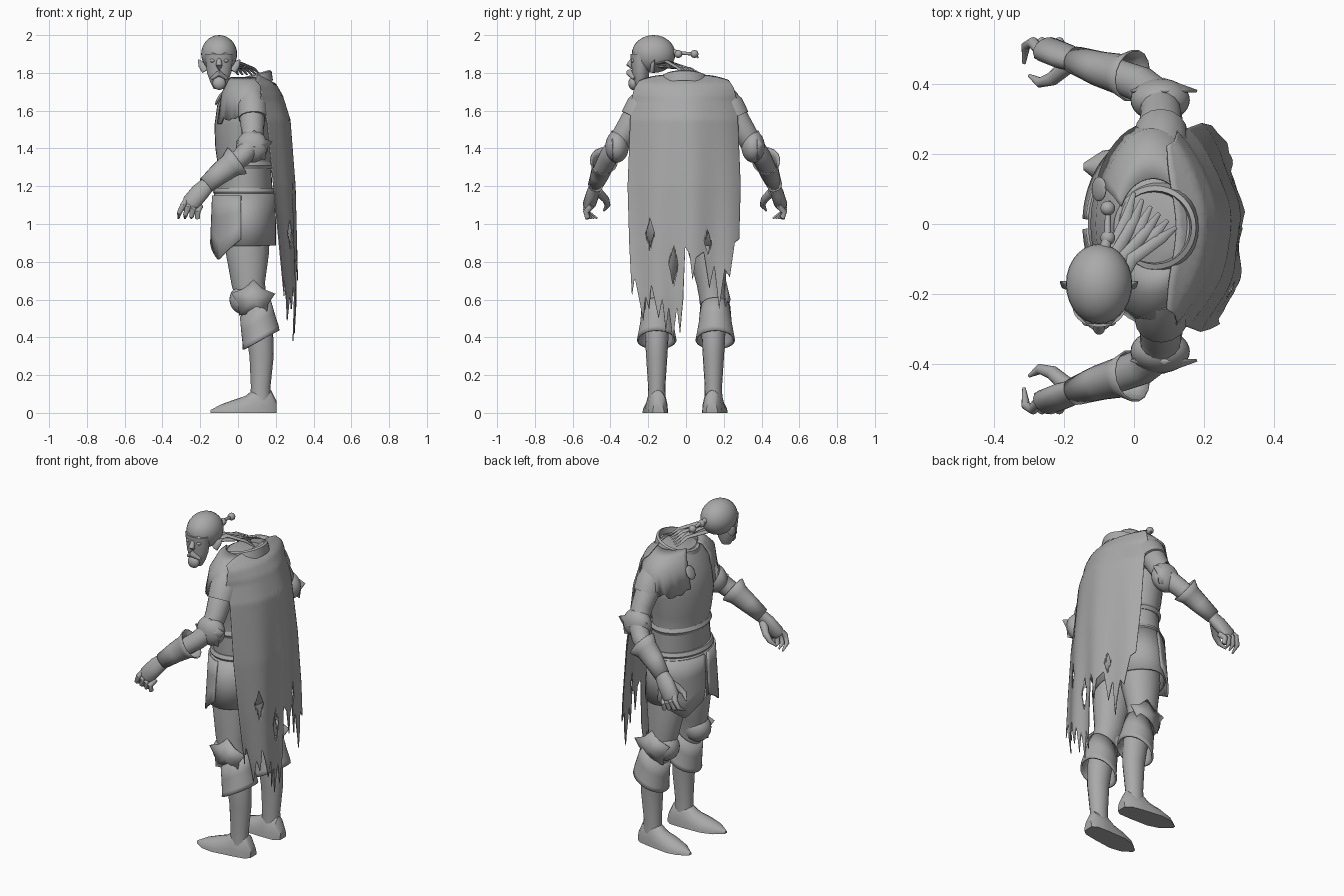
import bpy, bmesh, math, random
from math import sin, cos, pi, tau
from mathutils import Vector

random.seed(4)
if "Cube" in bpy.data.objects:
    bpy.data.objects.remove(bpy.data.objects["Cube"])

grey = bpy.data.materials.new("plain grey")
grey.use_nodes = True
grey.diffuse_color = (0.4, 0.4, 0.4, 1)
grey.node_tree.nodes["Principled BSDF"].inputs["Base Color"].default_value = grey.diffuse_color


def finish(name, mesh_data, thickness=0, angle=40):
    """Turn a bmesh into a shaded object, optionally with thickness."""
    bmesh.ops.recalc_face_normals(mesh_data, faces=mesh_data.faces)
    mesh = bpy.data.meshes.new(name)
    mesh_data.to_mesh(mesh)
    mesh_data.free()
    mesh.materials.append(grey)
    part = bpy.data.objects.new(name, mesh)
    bpy.context.collection.objects.link(part)
    bpy.ops.object.select_all(action='DESELECT')
    part.select_set(True)
    bpy.context.view_layer.objects.active = part
    bpy.ops.object.shade_smooth_by_angle(angle=math.radians(angle))
    if thickness:
        solid = part.modifiers.new("thickness", 'SOLIDIFY')
        solid.thickness = thickness
        solid.offset = 0
    return part


def skin(name, rings, caps=True, loop=True, thickness=0):
    """Bridge a list of equal point rings with quads."""
    bm = bmesh.new()
    rows = [[bm.verts.new(point) for point in ring] for ring in rings]
    count = len(rows[0])
    for low, high in zip(rows, rows[1:]):
        for i in range(count if loop else count - 1):
            j = (i + 1) % count
            bm.faces.new((low[i], low[j], high[j], high[i]))
    if caps:
        bm.faces.new(rows[0])
        bm.faces.new(rows[-1])
    return finish(name, bm, thickness)


def stack(name, levels, y=0, caps=True, tilt=0, thickness=0, sides=32):
    """Horizontal ellipses; each level is z, x centre, x radius, y radius."""
    rings = []
    for z, x, rx, ry in levels:
        rings.append([(x + rx * cos(tau * i / sides), y + ry * sin(tau * i / sides),
                       z + tilt * cos(tau * i / sides)) for i in range(sides)])
    return skin(name, rings, caps, True, thickness)


def limb(name, points, radii, squash=1, caps=True, sides=16, thickness=0):
    """Tapered tube through the points."""
    path = [Vector(p) for p in points]
    normal, rings = Vector((1, 0, 0)), []
    for i, point in enumerate(path):
        along = (path[min(i + 1, len(path) - 1)] - path[max(i - 1, 0)]).normalized()
        normal = (normal - along * normal.dot(along)).normalized()
        across = along.cross(normal)
        rings.append([point + radii[i] * (normal * cos(tau * k / sides)
                      + across * squash * sin(tau * k / sides)) for k in range(sides)])
    return skin(name, rings, caps, True, thickness)


def ball(name, centre, radii):
    bm = bmesh.new()
    bmesh.ops.create_uvsphere(bm, u_segments=28, v_segments=16, radius=1)
    bmesh.ops.scale(bm, vec=radii, verts=bm.verts)
    bmesh.ops.translate(bm, vec=centre, verts=bm.verts)
    return finish(name, bm)


def star(name, centre, size, bulge, points=5, turn=0.3):
    """Domed spiky guard plate facing sideways."""
    bm = bmesh.new()
    hub = bm.verts.new((centre[0], centre[1] + bulge, centre[2]))
    rim = []
    for i in range(points * 2):
        angle, reach = turn + pi * i / points, size * (0.68 if i % 2 else 1)
        rim.append(bm.verts.new((centre[0] + reach * cos(angle), centre[1],
                                 centre[2] + reach * 0.85 * sin(angle))))
    for i, vert in enumerate(rim):
        bm.faces.new((hub, vert, rim[(i + 1) % len(rim)]))
    return finish(name, bm, 0.008)


def between(pairs, t):
    """Piecewise linear lookup."""
    if t <= pairs[0][0]:
        return pairs[0][1]
    for (a, low), (b, high) in zip(pairs, pairs[1:]):
        if t <= b:
            return low + (high - low) * (t - a) / (b - a)
    return pairs[-1][1]


# Torso armour, belt bands and collar
stack("torso", [(0.95, .04, .12, .17), (1.15, .035, .15, .2), (1.3, .035, .14, .185),
                (1.4, .03, .15, .2), (1.52, .03, .155, .225), (1.63, .04, .15, .24),
                (1.72, .06, .125, .19), (1.76, .06, .1, .12)])
for name, z, grow in (("upper_belt", 1.31, 0), ("lower_belt", 1.17, .012)):
    stack(name, [(z - .02, .035, .145 + grow, .19 + grow), (z, .035, .155 + grow, .2 + grow),
                 (z + .02, .035, .145 + grow, .19 + grow)])
stack("collar", [(1.73, .06, .125, .14), (1.78, .06, .118, .12), (1.785, .06, .105, .105),
                 (1.75, .06, .1, .1)], y=-.01, caps=False, tilt=.03)

# Ragged mantle over both shoulders, open at the chest
mantle = []
for z, x, rx, ry, rag in ((1.775, .055, .1, .13, 0), (1.755, .05, .115, .2, 0),
                          (1.69, .05, .145, .27, 0), (1.61, .045, .165, .285, .05)):
    ring = []
    for i in range(49):
        a = -pi + .4 + (tau - .8) * i / 48
        ring.append((x + rx * cos(a), ry * sin(a), z + rag * (.8 * cos(a) - random.random())))
    mantle.append(ring)
skin("mantle", mantle, caps=False, loop=False, thickness=.008)
brooch = ball("brooch", (0, 0, 0), (.01, .035, .04))
brooch.location, brooch.rotation_euler = (-.1, .1, 1.665), (0, .5, 0)

# Skirt ring and pointed front tassets
stack("skirt", [(1.16, .035, .158, .208), (1.03, .035, .16, .228), (.885, .037, .16, .24)],
      caps=False, thickness=.01)
for side, label in ((-1, "front"), (1, "back")):
    rings = []
    for drop in (0, .35, .7, 1):
        ring = []
        for i in range(17):
            t = i / 16
            angle = pi - side * (.06 + 1.4 * t)
            hem = between([(0, .9), (.45, .81), (1, .92)], t)
            ring.append((.035 + (.168 + .01 * drop) * cos(angle),
                         (.218 + .032 * drop) * sin(angle), 1.15 + (hem - 1.15) * drop))
        rings.append(ring)
    skin(label + "_tasset", rings, caps=False, loop=False, thickness=.01)

# Cape with folds, torn hem and diamond holes
hem = [(-1, .62), (-.93, .72), (-.8, .49), (-.74, .62), (-.68, .55), (-.62, .68), (-.5, .5),
       (-.42, .6), (-.36, .43), (-.3, .56), (-.22, .38), (-.14, .56), (-.08, .42), (-.02, .6),
       (.02, .88), (.1, .84), (.16, .7), (.22, .82), (.36, .85), (.48, .66), (.56, .78),
       (.68, .55), (.76, .76), (.86, .72), (.92, .9), (1, .92)]
spine = [(.4, .305), (.6, .31), (1.2, .3), (1.55, .275), (1.68, .235), (1.74, .2), (1.79, .12)]
width = [(.5, .27), (.9, .29), (1.2, .298), (1.65, .28), (1.72, .262), (1.79, .215)]
curl = [(.6, .06), (1.2, .11), (1.65, .125), (1.79, .06)]
holes = [(-.19, .95, .025, .08), (-.065, .78, .025, .1), (.115, .9, .02, .065)]
bm = bmesh.new()
rows = []
for r in range(91):
    row = []
    for c in range(101):
        s = c / 50 - 1
        top = 1.79 - .03 * s ** 4
        z = top + (between(hem, s) - top) * r / 90
        fold = .008 * sin(s * 9) * (1.8 - z)
        row.append(bm.verts.new((between(spine, z) - between(curl, z) * s * s + fold,
                                 s * between(width, z) - .01, z)))
    rows.append(row)
for upper, lower in zip(rows, rows[1:]):
    for c in range(100):
        corners = (upper[c], upper[c + 1], lower[c + 1], lower[c])
        y = sum(v.co.y for v in corners) / 4
        z = sum(v.co.z for v in corners) / 4
        if all(abs(y - hy) / w + abs(z - hz) / h > 1 for hy, hz, w, h in holes):
            bm.faces.new(corners)
finish("cape", bm, .005, angle=60)

for side, label in ((-1, "front"), (1, "back")):
    def at(x, y, z):
        return (x, side * y - .005, z)

    # Arm, elbow guard and gauntlet
    limb(label + "_arm", [at(.07, .18, 1.66), at(.072, .245, 1.6), at(.078, .315, 1.49),
                          at(.07, .36, 1.41), at(.02, .405, 1.355), at(-.1, .45, 1.265)],
         [.07, .07, .06, .058, .052, .045])
    limb(label + "_sleeve", [at(.07, .19, 1.67), at(.075, .235, 1.62), at(.078, .268, 1.56)],
         [.07, .08, .076])
    ball(label + "_elbow_guard", at(.075, .36, 1.41), (.085, .062, .085))
    star(label + "_elbow_wing", at(.085, .385, 1.41), .1, side * .035)
    limb(label + "_gauntlet", [at(-.005, .43, 1.335), at(-.04, .435, 1.31), at(-.1, .45, 1.265),
                               at(-.17, .475, 1.205)], [.085, .064, .055, .043],
         squash=.85, caps=False, thickness=.006)
    limb(label + "_palm", [at(-.1, .45, 1.265), at(-.16, .47, 1.21), at(-.2, .485, 1.17),
                           at(-.25, .505, 1.11), at(-.265, .505, 1.09)],
         [.04, .042, .05, .05, .03], squash=.7)
    for i in range(4):
        limb(f"{label}_finger_{i}",
             [at(-.265 + .022 * i, .495, 1.14 - .015 * i), at(-.29 + .025 * i, .525, 1.1 - .012 * i),
              at(-.31 + .032 * i, .515, 1.06 - .01 * i), at(-.315 + .034 * i, .465 + .015 * i, 1.03)],
             [.016, .016, .013, .005], sides=10)
    limb(label + "_thumb", [at(-.19, .46, 1.17), at(-.235, .42, 1.13), at(-.27, .41, 1.1),
                            at(-.3, .43, 1.07)], [.025, .02, .015, .005], sides=10)

    # Leg, knee armour and greave
    limb(label + "_leg", [at(.05, .11, 1.02), at(.05, .12, .85), at(.055, .14, .68),
                          at(.08, .15, .56), at(.115, .15, .42), at(.125, .15, .3),
                          at(.12, .15, .14), at(.12, .15, .05)],
         [.115, .115, .088, .075, .072, .064, .052, .055], squash=.88)
    ball(label + "_kneecap", at(.035, .15, .6), (.08, .075, .08))
    star(label + "_knee_wing", at(.08, .212, .6), .122, side * .025)
    stack(label + "_greave", [(.56, .09, .075, .075), (.48, .105, .083, .082),
                              (.41, .12, .09, .095), (.385, .122, .093, .1)],
          y=side * .155, caps=False, tilt=.05, thickness=.01)

    # Boot foot with a flat sole
    foot = []
    for x, half, height in ((.205, .03, .06), (.175, .052, .12), (.1, .06, .14), (.04, .063, .09),
                            (-.02, .066, .07), (-.09, .05, .045), (-.145, .01, .015)):
        foot.append([at(x, .15 + (.1 - x) * .08 + half * cos(tau * k / 20),
                        max(0, height * sin(tau * k / 20))) for k in range(20)])
    skin(label + "_foot", foot)

# Head: skull, brow, nose, jaw and beard, looking sideways from the body
head = Vector((-.1, -.172, 1.9))
ball("skull", head, (.095, .115, .1))
stack("face", [(1.9, head.x, .075, .055), (1.85, head.x, .07, .05), (1.8, head.x, .064, .045),
               (1.75, head.x, .046, .04), (1.715, head.x, .028, .025)], y=-.24)
limb("brow", [(-.17, -.235, 1.9), (-.13, -.275, 1.895), (-.1, -.283, 1.885),
              (-.07, -.275, 1.895), (-.03, -.235, 1.9)], [.008, .013, .012, .013, .008])
limb("nose", [(-.1, -.275, 1.885), (-.1, -.3, 1.84), (-.1, -.28, 1.825)], [.01, .017, .01])
limb("moustache", [(-.14, -.275, 1.77), (-.1, -.298, 1.8), (-.06, -.275, 1.77)],
     [.008, .018, .008])
ball("chin_beard", (-.1, -.28, 1.745), (.035, .025, .035))
for side, label in ((-1, "right"), (1, "left")):
    limb(label + "_ear", [(head.x + side * .072, -.18, 1.81), (head.x + side * .092, -.175, 1.845),
                          (head.x + side * .11, -.165, 1.87)], [.02, .02, .003], squash=.6)
    ball(label + "_eye", (head.x + side * .035, -.28, 1.865), (.014, .012, .01))

# Tied hair and torn neck strands
limb("hair_tail", [(-.085, -.08, 1.91), (-.075, -.03, 1.905), (-.075, .04, 1.9),
                   (-.07, .065, 1.88)], [.02, .01, .008, .004])
for name, y in (("hair_knot", -.04), ("hair_bead", .045)):
    ball(name, (-.075, y, 1.9), (.021, .021, .021))
for i in range(6):
    spread = i / 5 - .5
    limb(f"neck_strand_{i}", [(-.09 + .06 * spread, -.2, 1.83 + .02 * spread),
                              (-.04 + .07 * spread, -.1, 1.83 + .03 * (i % 2)),
                              (.03 + .1 * spread, -.01 - .06 * spread, 1.825),
                              (.06 + .12 * spread, .04 - .1 * spread, 1.79)],
         [.018, .018, .015, .006], squash=.4, sides=8)
